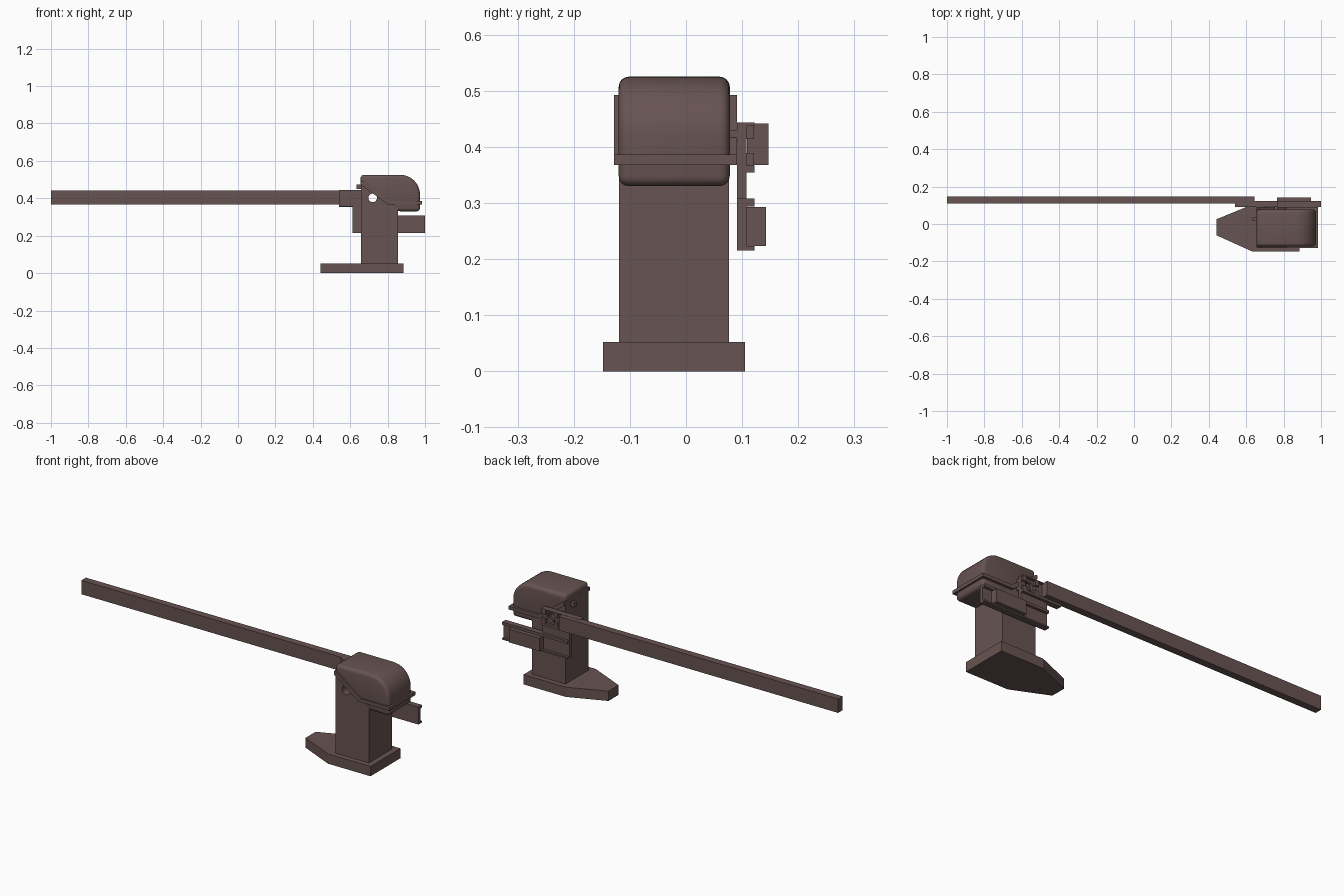
import bpy, bmesh, math

if "Cube" in bpy.data.objects:
    bpy.data.objects.remove(bpy.data.objects["Cube"])

mat = bpy.data.materials.new("brown_paint")
mat.diffuse_color = (0.135, 0.088, 0.085, 1)
mat.use_nodes = True
mat.node_tree.nodes["Principled BSDF"].inputs["Base Color"].default_value = mat.diffuse_color


def prism(name, pts, lo, hi, axis="y"):
    """Extrude a profile: (x, z) along y, or (x, y) along z."""
    bm = bmesh.new()
    put = (lambda a, b, t: (a, t, b)) if axis == "y" else (lambda a, b, t: (a, b, t))
    low = [bm.verts.new(put(a, b, lo)) for a, b in pts]
    high = [bm.verts.new(put(a, b, hi)) for a, b in pts]
    bm.faces.new(low)
    bm.faces.new(high[::-1])
    n = len(pts)
    for i in range(n):
        j = (i + 1) % n
        bm.faces.new((low[j], low[i], high[i], high[j]))
    bmesh.ops.recalc_face_normals(bm, faces=bm.faces[:])
    me = bpy.data.meshes.new(name)
    bm.to_mesh(me)
    bm.free()
    ob = bpy.data.objects.new(name, me)
    bpy.context.collection.objects.link(ob)
    me.materials.append(mat)
    return ob


def box(name, x0, x1, y0, y1, z0, z1):
    return prism(name, [(x0, z0), (x1, z0), (x1, z1), (x0, z1)], y0, y1)


def apply(ob, mod):
    bpy.ops.object.select_all(action="DESELECT")
    ob.select_set(True)
    bpy.context.view_layer.objects.active = ob
    bpy.ops.object.modifier_apply(modifier=mod.name)


def drill(ob, x, z, r):
    c = [(x + r * math.cos(i * math.tau / 24), z + r * math.sin(i * math.tau / 24)) for i in range(24)]
    cutter = prism("shaft_cutter", c, -0.4, 0.4)
    m = ob.modifiers.new("hole", "BOOLEAN")
    m.object, m.operation, m.solver = cutter, "DIFFERENCE", "EXACT"
    apply(ob, m)
    bpy.data.objects.remove(cutter)


# base plate with tapered nose
prism("base_plate", [(0.44, -0.06), (0.635, -0.148), (0.885, -0.148), (0.885, 0.105),
                     (0.635, 0.105), (0.44, 0.025)], 0, 0.052, "z")

# post with sloped top and shaft hole
post = prism("post", [(0.657, 0.05), (0.855, 0.05), (0.855, 0.375), (0.815, 0.375),
                      (0.657, 0.495)], -0.119, 0.077)
drill(post, 0.72, 0.402, 0.023)

# motor housing: rounded hood and the tray below the flange
arc = [(0.868 + 0.105 * math.sin(i * math.pi / 20), 0.42 + 0.105 * math.cos(i * math.pi / 20))
       for i in range(11)]
hood = prism("hood", [(0.655, 0.475), (0.655, 0.525)] + arc + [(0.973, 0.33), (0.855, 0.33)], -0.12, 0.078)
bev = hood.modifiers.new("round", "BEVEL")
bev.width, bev.segments, bev.limit_method = 0.018, 4, "ANGLE"
bev.angle_limit = math.radians(30)
apply(hood, bev)
bpy.ops.object.shade_smooth_by_angle(angle=math.radians(35))

# bent flange around the housing
prism("flange", [(0.655, 0.474), (0.8, 0.368), (0.983, 0.368), (0.983, 0.386),
                 (0.812, 0.386), (0.665, 0.492), (0.655, 0.492)], -0.128, 0.091)
box("lock_knob", 0.634, 0.66, 0.015, 0.035, 0.45, 0.475)

# web plates carrying the boom and the counterweight
web = prism("bracket_web", [(0.54, 0.355), (0.612, 0.355), (0.612, 0.215), (1, 0.215), (1, 0.308),
                            (0.77, 0.308), (0.77, 0.443), (0.54, 0.443)], 0.091, 0.108)
drill(web, 0.72, 0.402, 0.023)

# channel lips
for name, x0, x1, z0, z1 in (("upper_channel_top", 0.54, 0.77, 0.437, 0.443),
                             ("upper_channel_bottom", 0.54, 0.77, 0.354, 0.367),
                             ("lower_channel_top", 0.612, 1, 0.294, 0.308),
                             ("lower_channel_bottom", 0.612, 1, 0.215, 0.223)):
    box(name, x0, x1, 0.107, 0.122, z0, z1)

# shaft clamp blocks in the channel corners
for x in (0.672, 0.745):
    for z in (0.366, 0.414):
        box("shaft_clamp", x, x + 0.022, 0.107, 0.121, z, z + 0.023)

# boom and counterweight
box("boom", -1, 0.645, 0.109, 0.147, 0.368, 0.442)
box("counterweight", 0.765, 0.945, 0.108, 0.143, 0.223, 0.293)
# shaft support between post and bracket
for x in (0.67, 0.75):
    box("shaft_support", x, x + 0.02, 0.076, 0.092, 0.375, 0.43)
